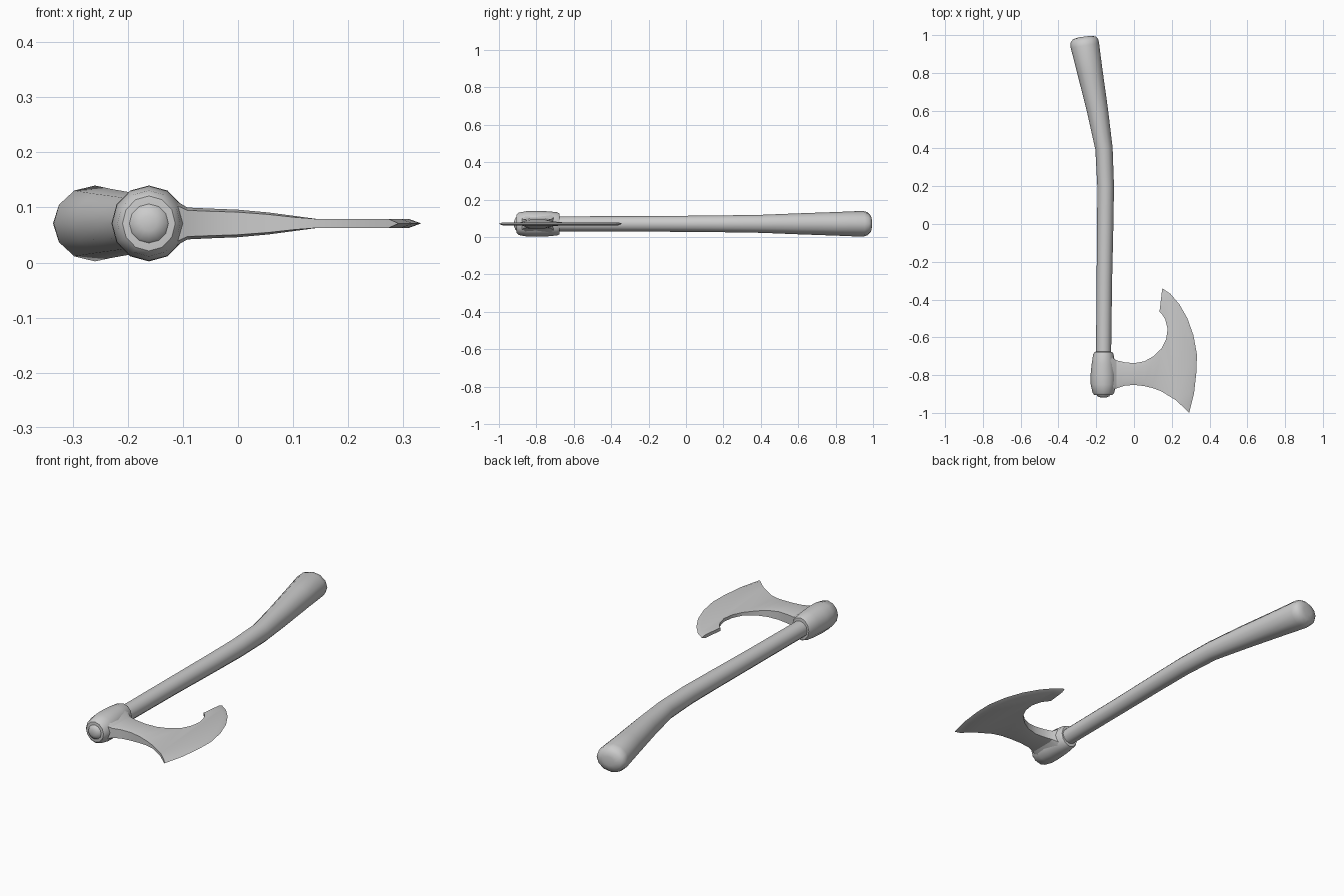
import bpy, bmesh, math
from mathutils import Vector

if "Cube" in bpy.data.objects:
    bpy.data.objects.remove(bpy.data.objects["Cube"])

ZC = 0.071  # height of the axe's mid plane


def finish(bm, name, angle=40):
    bmesh.ops.remove_doubles(bm, verts=bm.verts, dist=1e-5)
    bmesh.ops.recalc_face_normals(bm, faces=bm.faces)
    me = bpy.data.meshes.new(name)
    bm.to_mesh(me)
    bm.free()
    ob = bpy.data.objects.new(name, me)
    bpy.context.collection.objects.link(ob)
    bpy.ops.object.select_all(action='DESELECT')
    ob.select_set(True)
    bpy.context.view_layer.objects.active = ob
    bpy.ops.object.shade_smooth_by_angle(angle=math.radians(angle))
    return ob


def loft(name, rings, sides=12):
    """Skin rings (cx, cy, radius across, radius in z, tilt in degrees) with closed ends."""
    bm = bmesh.new()
    loops = []
    for cx, cy, rx, rz, tilt in rings:
        t = math.radians(tilt)
        loop = []
        for i in range(sides):
            a = 2 * math.pi * i / sides
            u = rx * math.cos(a)
            loop.append(bm.verts.new((cx + u * math.cos(t), cy + u * math.sin(t),
                                      ZC + rz * math.sin(a))))
        loops.append(loop)
    for a, b in zip(loops, loops[1:]):
        for i in range(sides):
            j = (i + 1) % sides
            bm.faces.new((a[i], a[j], b[j], b[i]))
    bm.faces.new(loops[0])
    bm.faces.new(loops[-1])
    return finish(bm, name)


# Curved handle, swelling to the rounded butt
loft("handle", [
    (-0.162, -0.919, 0.014, 0.014, 0),
    (-0.162, -0.912, 0.032, 0.032, 0),
    (-0.162, -0.895, 0.042, 0.042, 0),
    (-0.161, -0.68, 0.040, 0.040, 0),
    (-0.157, -0.30, 0.041, 0.041, 0),
    (-0.152, 0.00, 0.043, 0.043, 0),
    (-0.150, 0.20, 0.044, 0.045, 1),
    (-0.159, 0.40, 0.046, 0.048, 6),
    (-0.193, 0.60, 0.056, 0.056, 11),
    (-0.232, 0.80, 0.067, 0.063, 12),
    (-0.260, 0.945, 0.076, 0.069, 9),
    (-0.263, 0.970, 0.074, 0.062, 8),
    (-0.263, 0.986, 0.060, 0.046, 7),
    (-0.262, 0.992, 0.030, 0.022, 7),
])

# Barrel-shaped eye around the handle
loft("axe_eye", [
    (-0.162, -0.676, 0.038, 0.038, 0),
    (-0.162, -0.677, 0.047, 0.056, 0),
    (-0.162, -0.690, 0.054, 0.062, 0),
    (-0.162, -0.740, 0.062, 0.067, 0),
    (-0.162, -0.800, 0.068, 0.069, 0),
    (-0.162, -0.850, 0.067, 0.068, 0),
    (-0.162, -0.895, 0.057, 0.060, 0),
    (-0.162, -0.905, 0.048, 0.050, 0),
    (-0.162, -0.906, 0.038, 0.038, 0),
])

# Blade: tapering neck columns (x, y low, y high, half thickness)
neck = [(-0.125, -0.885, -0.70, 0.048), (-0.092, -0.870, -0.722, 0.029),
        (-0.05, -0.856, -0.732, 0.027), (0.0, -0.852, -0.737, 0.025),
        (0.055, -0.858, -0.727, 0.020), (0.10, -0.869, -0.702, 0.014),
        (0.145, -0.886, -0.660, 0.008)]
hook = [(0.17, -0.61), (0.178, -0.555), (0.165, -0.505), (0.150, -0.48), (0.135, -0.465)]
edge = [(0.150, -0.34), (0.193, -0.37), (0.240, -0.425), (0.283, -0.50), (0.315, -0.59),
        (0.333, -0.69), (0.331, -0.78), (0.318, -0.895), (0.292, -1.0)]
bevel = [(0.147, -0.363), (0.180, -0.388), (0.223, -0.439), (0.263, -0.511), (0.294, -0.597),
         (0.311, -0.692), (0.309, -0.779), (0.297, -0.89), (0.274, -0.981)]

bm = bmesh.new()


def wall(points):
    """Band joining the two sides along an outline of (x, y, half thickness)."""
    for (x0, y0, h0), (x1, y1, h1) in zip(points, points[1:]):
        bm.faces.new([bm.verts.new(p) for p in ((x0, y0, ZC + h0), (x1, y1, ZC + h1),
                                                (x1, y1, ZC - h1), (x0, y0, ZC - h0))])


T = neck[-1][3]
soft = [h * 0.82 if h > T else h for _, _, _, h in neck]
for s in (1, -1):
    cols = []
    for (x, lo, hi, h), e in zip(neck, soft):
        prof = ((lo, e), (lo + 0.022, h), (hi - 0.022, h), (hi, e))
        cols.append([bm.verts.new((x, y, ZC + s * t)) for y, t in prof])
    for a, b in zip(cols, cols[1:]):
        for i in range(3):
            bm.faces.new((a[i], a[i + 1], b[i + 1], b[i]))
    # flat crescent side
    flat = [bm.verts.new((x, y, ZC + s * T)) for x, y in hook + bevel + [(0.22, -0.932)]]
    bm.faces.new(cols[-1] + flat)
    # ground cutting edge
    inner = flat[len(hook):len(hook) + len(bevel)]
    outer = [bm.verts.new((x, y, ZC)) for x, y in edge]
    for i in range(len(edge) - 1):
        bm.faces.new((inner[i], inner[i + 1], outer[i + 1], outer[i]))

# Rim along the hook side and the lower side
wall([(x, hi, e) for (x, _, hi, _), e in zip(neck, soft)]
     + [(x, y, T) for x, y in hook + bevel[:1]])
wall([(x, lo, e) for (x, lo, _, _), e in zip(neck, soft)]
     + [(0.22, -0.932, T), bevel[-1] + (T,)])
# Pointed ends of the cutting edge
for b, e in ((bevel[0], edge[0]), (bevel[-1], edge[-1])):
    bm.faces.new([bm.verts.new(p) for p in (b + (ZC + T,), b + (ZC - T,), e + (ZC,))])
finish(bm, "axe_blade", 25)
